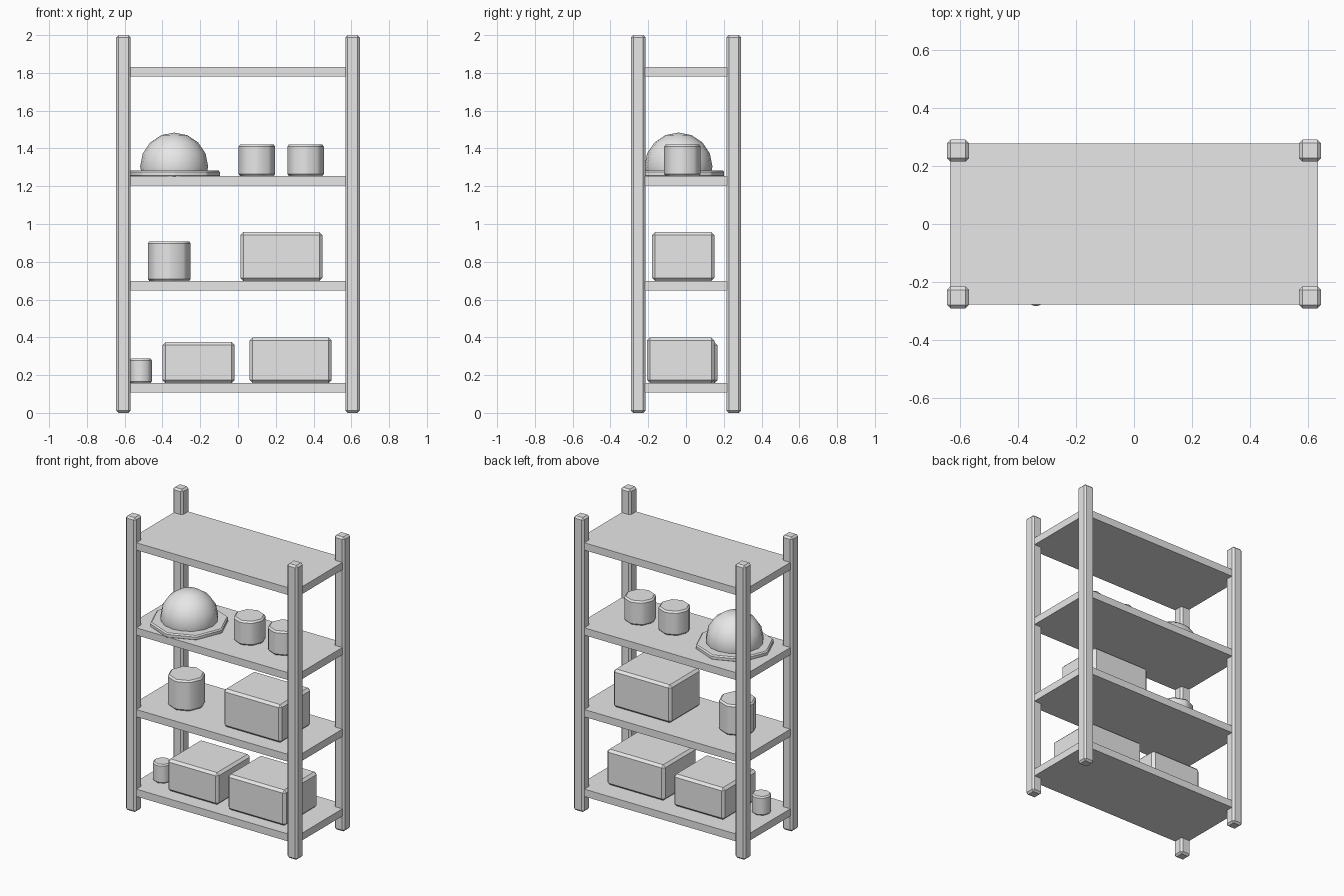
import bpy
import bmesh
from mathutils import Matrix, Vector

cube = bpy.data.objects.get("Cube")
if cube:
    bpy.data.objects.remove(cube, do_unlink=True)

grey = bpy.data.materials.new("plain_grey")
grey.use_nodes = True
grey.diffuse_color = (0.8, 0.8, 0.8, 1)
grey.node_tree.nodes["Principled BSDF"].inputs["Base Color"].default_value = (0.8, 0.8, 0.8, 1)


def finish(name, bm, bevel=0.0):
    """Turn a bmesh into an object with chamfered edges and sharp-angle smoothing."""
    mesh = bpy.data.meshes.new(name)
    bm.to_mesh(mesh)
    bm.free()
    mesh.materials.append(grey)
    obj = bpy.data.objects.new(name, mesh)
    bpy.context.collection.objects.link(obj)
    bpy.ops.object.select_all(action="DESELECT")
    obj.select_set(True)
    bpy.context.view_layer.objects.active = obj
    if bevel:
        mod = obj.modifiers.new("chamfer", "BEVEL")
        mod.width = bevel
        mod.segments = 1
        mod.limit_method = "ANGLE"
        bpy.ops.object.modifier_apply(modifier=mod.name)
    bpy.ops.object.shade_smooth_by_angle()
    return obj


def block(name, low, high, bevel=0.0):
    low, high = Vector(low), Vector(high)
    bm = bmesh.new()
    matrix = Matrix.Translation((low + high) / 2) @ Matrix.Diagonal((*(high - low), 1))
    bmesh.ops.create_cube(bm, size=1, matrix=matrix)
    return finish(name, bm, bevel)


def can(name, x, y, radius, bottom, top, bevel=0.011):
    bm = bmesh.new()
    bmesh.ops.create_cone(bm, cap_ends=True, segments=8, radius1=radius, radius2=radius,
                          depth=top - bottom, matrix=Matrix.Translation((x, y, (bottom + top) / 2)))
    return finish(name, bm, bevel)


# Corner posts
for side, sx in (("left", 1), ("right", -1)):
    for end, sy in (("front", -1), ("back", 1)):
        cx, cy, h = sx * 0.607, sy * 0.253, 0.038
        block(f"{end}_{side}_post", (cx - h, cy - h, 0), (cx + h, cy + h, 2), 0.012)

# Shelves
shelf_tops = (0.158, 0.699, 1.254, 1.832)
for number, top in enumerate(shelf_tops, 1):
    block(f"shelf_{number}", (-0.634, -0.278, top - 0.05), (0.634, 0.278, top))
low, middle, high = shelf_tops[:3]

# Storage boxes
block("large_box", (0.062, -0.206, low), (0.496, 0.15, 0.4), 0.016)
block("small_box", (-0.4, -0.193, low), (-0.018, 0.167, 0.375), 0.016)
block("middle_box", (0.012, -0.18, middle), (0.447, 0.15, 0.957), 0.016)

# Cans
can("small_can", -0.515, -0.075, 0.062, low, 0.287, 0.009)
can("wide_can", -0.364, -0.035, 0.118, middle, 0.907)
can("upper_can_right", 0.1, -0.019, 0.101, high, 1.42)
can("upper_can_left", 0.358, -0.019, 0.101, high, 1.42)

# Hat: octagonal brim and domed crown
can("hat_brim", -0.338, -0.04, 0.245, 1.248, 1.282, 0.008)
bm = bmesh.new()
bmesh.ops.create_uvsphere(bm, u_segments=16, v_segments=8, radius=0.18,
                          matrix=Matrix.Translation((-0.338, -0.04, 1.304)))
bmesh.ops.bisect_plane(bm, geom=bm.verts[:] + bm.edges[:] + bm.faces[:],
                       plane_co=(0, 0, 1.27), plane_no=(0, 0, -1), clear_outer=True)
finish("hat_crown", bm)
